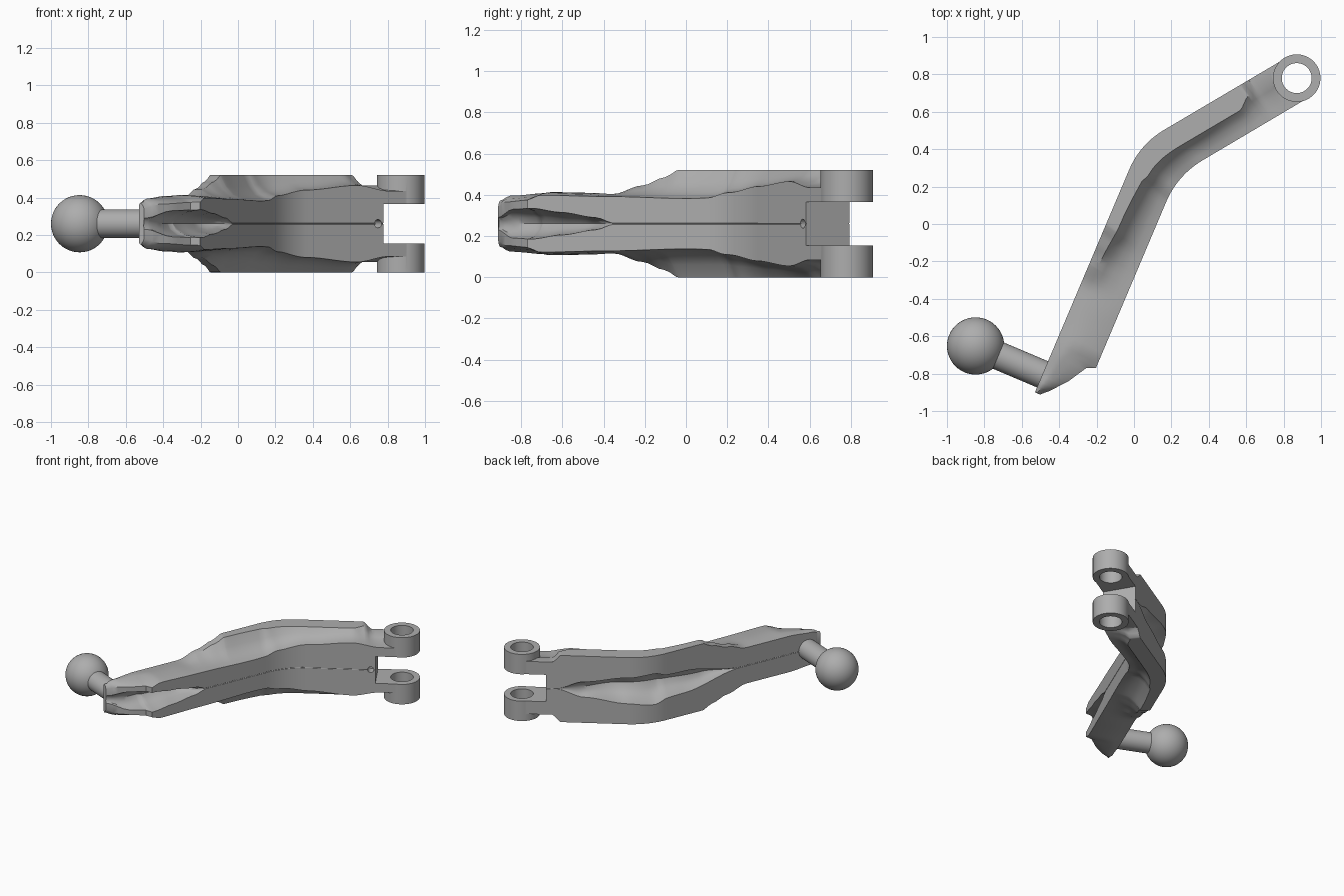
import bpy, bmesh, math
from mathutils import Vector

if "Cube" in bpy.data.objects:
    bpy.data.objects.remove(bpy.data.objects["Cube"])

ZC = 0.26
metal = bpy.data.materials.new("grey_metal")
metal.diffuse_color = (0.42, 0.42, 0.42, 1)
metal.use_nodes = True
metal.node_tree.nodes["Principled BSDF"].inputs["Base Color"].default_value = metal.diffuse_color


def key(table, s, ease=True):
    """Interpolate a short list of (position, value) pairs."""
    if s <= table[0][0]:
        return table[0][1]
    for (a, va), (b, vb) in zip(table, table[1:]):
        if s <= b:
            t = (s - a) / (b - a)
            return va + (vb - va) * (t * t * (3 - 2 * t) if ease else t)
    return table[-1][1]


def fillet_path(p0, corner, p1, r):
    """Straight, arc, straight; evaluated over 0..1, 1..2, 2..3."""
    p0, c, p1 = Vector(p0), Vector(corner), Vector(p1)
    d0, d1 = (c - p0).normalized(), (p1 - c).normalized()
    ang = d0.angle(d1)
    a, b = c - d0 * r * math.tan(ang / 2), c + d1 * r * math.tan(ang / 2)
    centre = a + Vector((d0.y, -d0.x)) * r

    def at(s):
        if s <= 1:
            return p0.lerp(a, s)
        if s >= 2:
            return b.lerp(p1, s - 2)
        k, v = (s - 1) * ang, a - centre
        return centre + Vector((v.x * math.cos(k) + v.y * math.sin(k),
                                v.y * math.cos(k) - v.x * math.sin(k)))
    return at


left = fillet_path((-0.53, -0.90), (0.032, 0.427), (0.808, 0.885), 0.45)
right = fillet_path((-0.30, -0.998), (0.2325, 0.261), (0.932, 0.675), 0.47)

# Section sizes along the arm, as half heights and width fractions
WIDTH = [(0, .12), (.03, .28), (.1, .57), (.185, .81), (.205, 1)]
OUTER = [(0, .10), (.05, .125), (.2, .14), (.48, .14), (.6, .185), (.7, .225),
         (.76, .26), (2.62, .26), (2.70, .205), (3, .205)]
INNER = [(0, .08), (.05, .105), (.2, .115), (.26, .138), (.55, .132), (.9, .122),
         (1.3, .15), (2, .18), (2.48, .205), (2.78, .175), (3, .175)]
STRIP = [(.6, .2), (.8, .28), (1.2, .42), (2, .48), (2.5, .48), (2.63, .3)]
BULGE = [(0, .02), (.4, .012), (.6, 0)]
SLOT_H = [(0, .03), (.1, .07), (.22, .075), (.35, .055), (.5, .03), (.58, .003)]
SLOT_D = [(0, .4), (.2, .65), (.4, .55), (.58, .01)]
POCKET_H = [(.52, .003), (.88, .085), (1.3, .12), (2, .10), (2.4, .06), (2.66, .004)]
POCKET_D = [(.52, .01), (.75, .35), (1.1, .6), (2, .6), (2.66, .01)]


def section(s):
    H, h, st = key(OUTER, s), key(INNER, s), key(STRIP, s)
    b = key(BULGE, s)
    gh, gd = key(SLOT_H, s), key(SLOT_D, s)
    ph, pd = key(POCKET_H, s), key(POCKET_D, s)
    r = 1 - st
    half = [(pd * .88, ph * .4), (pd * .55, ph * .8), (0, ph), (0, H), (st, H + b * .5),
            (st + r * .2, h + (H - h) * .55 + b), (st + r * .45, h + (H - h) * .22 + b),
            (st + r * .75, h + (H - h) * .06 + b * .7), (1, h),
            (1, gh), (1 - gd * .55, gh * .8), (1 - gd * .88, gh * .4)]
    loop = [(pd, 0)] + half + [(1 - gd, 0)] + [(f, -z) for f, z in reversed(half)]
    L, R, w = left(s), right(s), key(WIDTH, s, False)
    return [(*L.lerp(R, f * w), ZC + z) for f, z in loop]


def finish(ob, angle=32):
    if not ob.data.materials:
        ob.data.materials.append(metal)
    bpy.ops.object.select_all(action='DESELECT')
    ob.select_set(True)
    bpy.context.view_layer.objects.active = ob
    bpy.ops.object.shade_smooth_by_angle(angle=math.radians(angle))


def cylinder(name, r, p, q, sides=64):
    p, q = Vector(p), Vector(q)
    bpy.ops.mesh.primitive_cylinder_add(vertices=sides, radius=r, depth=(q - p).length,
                                        location=(p + q) / 2)
    ob = bpy.context.object
    ob.rotation_euler = (q - p).to_track_quat('Z', 'Y').to_euler()
    ob.name = name
    return ob


# Arm body lofted along the bent path
samples = sorted({round(i * .025, 4) for i in range(41)}
                 | {round(1 + i / 14, 4) for i in range(15)}
                 | {round(2 + i / 30, 4) for i in range(31)}
                 | {.015, .03, .185, .205, .58, .76, 2.62, 2.66, 2.70})
bm = bmesh.new()
rings = [[bm.verts.new(p) for p in section(s)] for s in samples]
n = len(rings[0])
for a, b in zip(rings, rings[1:]):
    for i in range(n):
        j = (i + 1) % n
        bm.faces.new((a[i], a[j], b[j], b[i]))
bm.faces.new(rings[0])
bm.faces.new(rings[-1])
bmesh.ops.triangulate(bm, faces=bm.faces[:])
bmesh.ops.recalc_face_normals(bm, faces=bm.faces[:])
mesh = bpy.data.meshes.new("arm")
bm.to_mesh(mesh)
bm.free()
arm = bpy.data.objects.new("arm", mesh)
bpy.context.collection.objects.link(arm)
mesh.materials.append(metal)

# Fork eye, fork slot, pin bore and small set hole
EX, EY = 0.87, 0.78
d = Vector((.862, .507))
eye = cylinder("fork_eye", .127, (EX, EY, 0), (EX, EY, .52))
bpy.ops.mesh.primitive_cube_add(size=1, location=(EX + d.x * .07, EY + d.y * .07, ZC))
slot = bpy.context.object
slot.name = "slot_cutter"
slot.scale = (.5, .6, .21)
slot.rotation_euler.z = math.atan2(d.y, d.x)
bore = cylinder("bore_cutter", .08, (EX, EY, -.1), (EX, EY, .62))
pin = cylinder("set_hole_cutter", .022, (.80, .48, ZC), (.715, .625, ZC), 24)

tools = ((eye, 'UNION'), (slot, 'DIFFERENCE'), (bore, 'DIFFERENCE'), (pin, 'DIFFERENCE'))
for tool, op in tools:
    tool.data.materials.append(metal)
    tool.hide_render = True
    m = arm.modifiers.new(op.lower(), 'BOOLEAN')
    m.object, m.operation, m.solver = tool, op, 'EXACT'
bpy.context.view_layer.update()
baked = bpy.data.meshes.new_from_object(
    arm.evaluated_get(bpy.context.evaluated_depsgraph_get()))
arm.modifiers.clear()
arm.data = baked
for tool, op in tools:
    bpy.data.objects.remove(tool)
finish(arm)

# Ball stud
ball_at = Vector((-.847, -.652, ZC))
stud = cylinder("ball_stud_shaft", .076, ball_at, ball_at + Vector((.92, -.39, 0)) * .42, 48)
finish(stud)
bpy.ops.mesh.primitive_uv_sphere_add(segments=48, ring_count=24, radius=.153, location=ball_at)
ball = bpy.context.object
ball.name = "ball"
finish(ball)
